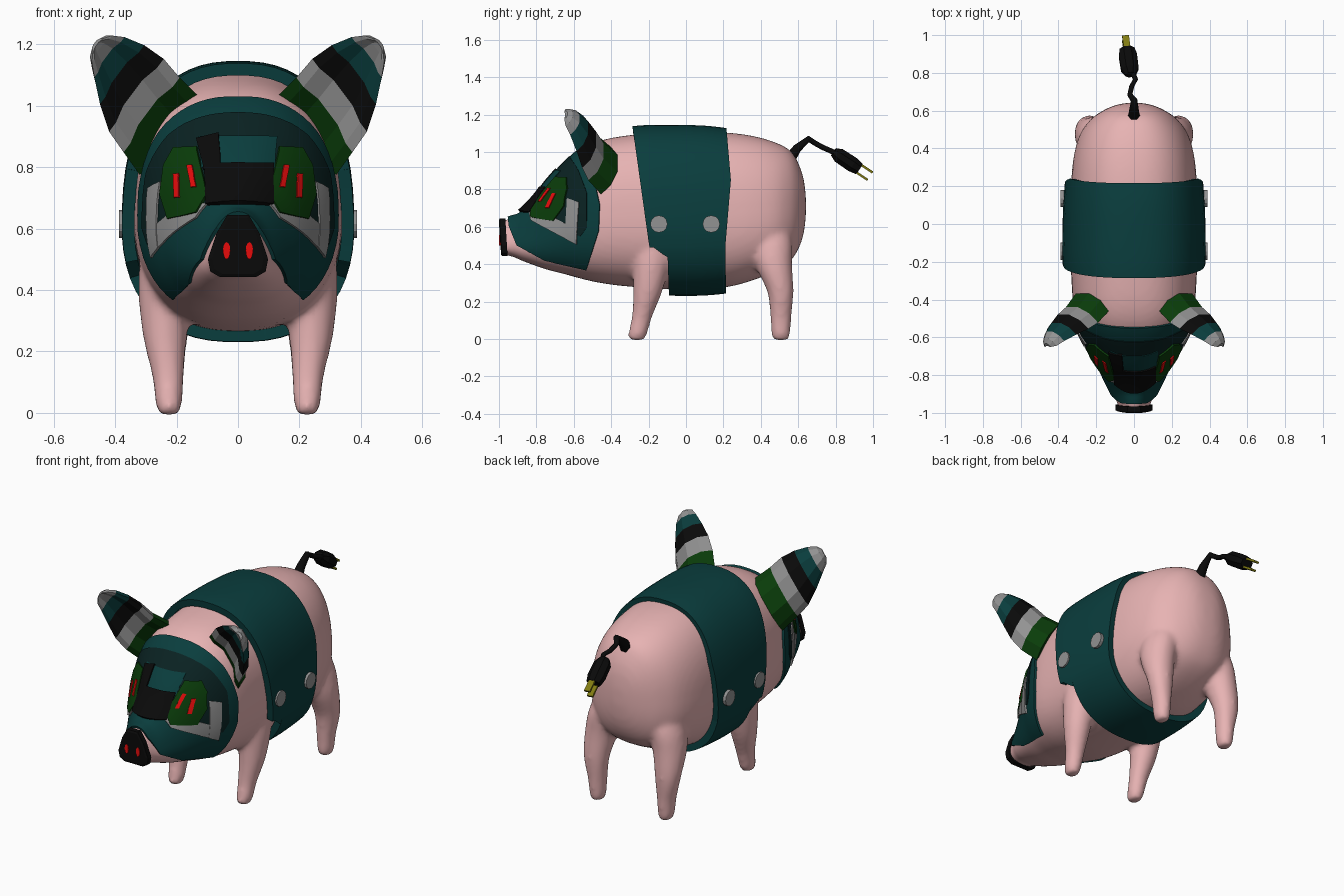
import bpy, bmesh, math
from mathutils import Vector, Matrix

if "Cube" in bpy.data.objects:
    bpy.data.objects.remove(bpy.data.objects["Cube"])

COLOURS = {
    "pink": (0.80, 0.45, 0.45), "teal": (0.003, 0.047, 0.047), "dark_teal": (0.003, 0.016, 0.016),
    "green": (0.003, 0.046, 0.003), "grey": (0.29, 0.29, 0.29), "black": (0.003, 0.003, 0.003),
    "red": (0.92, 0.004, 0.004), "yellow": (0.22, 0.20, 0.006)}
MATS = {}
for cname, rgb in COLOURS.items():
    MATS[cname] = bpy.data.materials.new(cname)
    MATS[cname].diffuse_color = (*rgb, 1)


def make(name, bm, mats, smooth=False):
    bmesh.ops.recalc_face_normals(bm, faces=bm.faces)
    me = bpy.data.meshes.new(name)
    for f in bm.faces:
        f.smooth = smooth
    bm.to_mesh(me)
    bm.free()
    for m in mats:
        me.materials.append(MATS[m])
    ob = bpy.data.objects.new(name, me)
    bpy.context.collection.objects.link(ob)
    return ob


def loft(bm, rings, caps=True):
    """Skin a list of closed rings of points."""
    vs = [[bm.verts.new(p) for p in r] for r in rings]
    n = len(vs[0])
    faces = [[bm.faces.new((a[i], a[(i + 1) % n], b[(i + 1) % n], b[i])) for i in range(n)]
             for a, b in zip(vs, vs[1:])]
    if caps:
        faces[0].append(bm.faces.new(vs[0][::-1]))
        faces[-1].append(bm.faces.new(vs[-1]))
    return faces


def spline(rows, k=4):
    """Catmull-Rom refinement of a table of stations."""
    rows = [Vector(r) for r in rows]
    out = []
    for i in range(len(rows) - 1):
        p0, p1, p2, p3 = rows[max(i - 1, 0)], rows[i], rows[i + 1], rows[min(i + 2, len(rows) - 1)]
        for j in range(k):
            t = j / k
            out.append(0.5 * (2 * p1 + (p2 - p0) * t + (2 * p0 - 5 * p1 + 4 * p2 - p3) * t * t
                              + (3 * p1 - p0 - 3 * p2 + p3) * t ** 3))
    return out + [rows[-1]]


def torso_rings(rows, n=56, e=0.82):
    """Rounded sections across y from (y, bottom, top, half width, top taper)."""
    rings = []
    for y, zb, zt, w, tp in spline(rows):
        ring = []
        for i in range(n):
            a = 2 * math.pi * (i + 0.5) / n
            c, s = math.cos(a), math.sin(a)
            c, s = math.copysign(abs(c) ** e, c), math.copysign(abs(s) ** e, s)
            ring.append((w * c * (1 - tp * s), y, (zb + zt) / 2 + (zt - zb) / 2 * s))
        rings.append(ring)
    return rings


BODY = [(-0.98, 0.45, 0.635, 0.074, 0.4), (-0.93, 0.442, 0.65, 0.088, 0.36), (-0.88, 0.42, 0.67, 0.115, 0.3),
        (-0.80, 0.39, 0.75, 0.155, 0.22), (-0.74, 0.37, 0.83, 0.188, 0.16), (-0.66, 0.35, 0.92, 0.232, 0.1),
        (-0.57, 0.325, 1.005, 0.28, 0.07), (-0.46, 0.30, 1.06, 0.316, 0.05), (-0.30, 0.28, 1.09, 0.33, 0.05),
        (-0.05, 0.265, 1.11, 0.338, 0.05), (0.20, 0.275, 1.105, 0.332, 0.06), (0.36, 0.315, 1.085, 0.316, 0.08),
        (0.48, 0.365, 1.05, 0.28, 0.1), (0.56, 0.42, 1.005, 0.22, 0.1), (0.605, 0.49, 0.93, 0.155, 0.06),
        (0.63, 0.57, 0.85, 0.095, 0), (0.641, 0.66, 0.76, 0.04, 0)]

# Body with four legs, fused into one smooth skin
FRONT_LEG = [(-0.006, .225, -.262, .028, .035), (0.02, .225, -.26, .042, .05), (0.12, .228, -.235, .052, .055),
             (0.25, .238, -.205, .072, .077), (0.40, .235, -.185, .09, .1), (0.55, .215, -.17, .1, .13)]
HIND_LEG = [(-0.006, .225, .507, .028, .035), (0.02, .225, .507, .042, .05), (0.12, .228, .507, .052, .057),
            (0.25, .235, .505, .072, .07), (0.40, .222, .468, .092, .1), (0.54, .19, .45, .098, .115),
            (0.70, .13, .42, .08, .09)]
bm = bmesh.new()
loft(bm, torso_rings(BODY))
for leg in (FRONT_LEG, HIND_LEG):
    for side in (-1, 1):
        loft(bm, [[(side * (cx + rx * math.cos(a)), cy + ry * math.sin(a), z)
                   for a in [2 * math.pi * i / 20 for i in range(20)]]
                  for z, cx, cy, rx, ry in spline(leg)])
body = make("body", bm, ["pink"], True)
rm = body.modifiers.new("fuse", 'REMESH')
rm.mode, rm.voxel_size, rm.use_smooth_shade = 'VOXEL', 0.014, True
sm = body.modifiers.new("soften", 'SMOOTH')
sm.factor, sm.iterations = 0.5, 9


def plate(name, rows, poly, view, lift, mat, thick=0.009):
    """Cut a convex outline (front: x,z / side: y,z) out of a lofted skin and lift it."""
    bm = bmesh.new()
    loft(bm, torso_rings(rows), False)
    bmesh.ops.recalc_face_normals(bm, faces=bm.faces)
    to3 = (lambda p: Vector((p[0], 0, p[1]))) if view == "front" else (lambda p: Vector((0, p[0], p[1])))
    axis = Vector((0, 1, 0)) if view == "front" else Vector((1, 0, 0))
    pts = [to3(p) for p in poly]
    mid = sum(pts, Vector()) / len(pts)
    for a, b in zip(pts, pts[1:] + pts[:1]):
        no = (b - a).cross(axis).normalized()
        if no.dot(mid - a) > 0:
            no = -no
        bmesh.ops.bisect_plane(bm, geom=bm.verts[:] + bm.edges[:] + bm.faces[:], dist=1e-6,
                               plane_co=a, plane_no=no, clear_outer=True)
    bm.normal_update()
    for v, no in [(v, v.normal.copy()) for v in bm.verts]:
        v.co += no * lift
    me = bpy.data.meshes.new(name)
    for f in bm.faces:
        f.smooth = True
    bm.to_mesh(me)
    bm.free()
    me.materials.append(MATS[mat])
    ob = bpy.data.objects.new(name, me)
    bpy.context.collection.objects.link(ob)
    so = ob.modifiers.new("thickness", 'SOLIDIFY')
    so.thickness, so.offset = thick, -1
    ob.modifiers.new("crisp_rim", 'EDGE_SPLIT').split_angle = math.radians(40)
    return ob


# Belly band: upper wrap, its notch behind the front leg, and the strap under the belly
BAND = [(-0.32, 0.24, 1.135, 0.365, 0.07), (-0.2, 0.235, 1.145, 0.376, 0.07), (0, 0.23, 1.145, 0.376, 0.07),
        (0.14, 0.235, 1.138, 0.37, 0.07), (0.27, 0.25, 1.12, 0.36, 0.07)]
plate("band_upper", BAND, [(-0.295, 1.2), (-0.2, 0.52), (-0.195, 0.49), (0.21, 0.49), (0.24, 0.85), (0.21, 1.2)],
      "side", 0, "teal", 0.04)
plate("band_notch", BAND, [(-0.195, 0.49), (-0.1, 0.49), (-0.1, 0.435), (-0.12, 0.45)], "side", 0, "teal", 0.04)
plate("band_strap", BAND, [(-0.1, 0.49), (-0.09, 0.2), (0.215, 0.2), (0.21, 0.49)], "side", 0, "teal", 0.04)

# Face mask and its painted panels
HEAD = BODY[:9]
plate("mask", HEAD, [(-0.575, 1.1), (-1.0, 1.1), (-0.945, 0.6), (-0.9, 0.5), (-0.75, 0.425), (-0.53, 0.375),
                     (-0.465, 0.58), (-0.46, 0.72), (-0.5, 0.9)], "side", 0.012, "teal", 0.02)
plate("mask_inner", HEAD, [(-0.635, 1.0), (-0.86, 0.75), (-0.82, 0.65), (-0.56, 0.55), (-0.525, 0.6),
                           (-0.525, 0.78), (-0.57, 0.9)], "side", 0.016, "dark_teal")
plate("forehead_panel", HEAD, [(-0.11, 0.79), (0.11, 0.79), (0.12, 0.89), (-0.12, 0.89)], "front", 0.02, "teal")
plate("cheek_stripe_low", HEAD, [(-0.83, 0.675), (-0.82, 0.63), (-0.58, 0.51), (-0.575, 0.585), (-0.75, 0.675)],
      "side", 0.02, "grey")
plate("cheek_stripe_back", HEAD, [(-0.64, 0.54), (-0.58, 0.51), (-0.565, 0.73), (-0.625, 0.75)],
      "side", 0.022, "grey")
plate("nose_bridge", HEAD, [(-0.09, 0.67), (0.1, 0.67), (0.105, 0.8), (-0.1, 0.8)], "front", 0.028, "black", 0.025)
plate("nose_bridge_bar", HEAD, [(-0.1, 0.78), (-0.05, 0.78), (-0.06, 0.895), (-0.125, 0.88)],
      "front", 0.028, "black", 0.025)
for s, tag in ((-1, "left"), (1, "right")):
    flip = lambda poly: [(s * x, z) for x, z in poly]
    plate("eye_patch_" + tag, HEAD, flip([(0.125, 0.855), (0.195, 0.855), (0.225, 0.8), (0.235, 0.71), (0.21, 0.63),
                                          (0.12, 0.645), (0.09, 0.7)]), "front", 0.026, "green", 0.016)
    for i, (xt, zt, xb, zb) in enumerate([(0.142, 0.795, 0.128, 0.725), (0.182, 0.77, 0.178, 0.695)]):
        plate(f"eye_bar_{tag}_{i}", HEAD, flip([(xt - .008, zt), (xt + .008, zt), (xb + .008, zb), (xb - .008, zb)]),
              "front", 0.031, "red")

# Snout pad with nostrils
half = [(0.035, 0.645), (0.07, 0.585), (0.098, 0.5), (0.09, 0.46), (0.06, 0.443)]
outline = half + [(-x, z) for x, z in half[::-1]]
lean = lambda y, z: y + 0.012 * (0.645 - z) / 0.2
bm = bmesh.new()
loft(bm, [[(x, lean(-0.966, z), z) for x, z in outline], [(x, lean(-0.996, z), z) for x, z in outline],
          [(x * 0.85, lean(-1.001, z), 0.54 + (z - 0.54) * 0.9) for x, z in outline]])
make("snout_pad", bm, ["black"])
for s in (-1, 1):
    bm = bmesh.new()
    loft(bm, [[(s * 0.037 + 0.012 * math.cos(a), y, 0.528 + 0.028 * math.sin(a))
               for a in [math.pi * i / 6 for i in range(12)]] for y in (-0.985, -0.999)])
    make("nostril", bm, ["red"])

# Striped, cupped ears
EAR = [((0.24, -0.425, 0.915), .160, .08), ((0.297, -0.495, 0.982), .152, .075), ((0.345, -0.53, 1.045), .148, .068),
       ((0.389, -0.565, 1.11), .120, .056), ((0.428, -0.603, 1.165), .082, .045), ((0.45, -0.632, 1.19), .055, .034),
       ((0.46, -0.645, 1.2), .026, .016)]
u, v = Vector((0.6, 0, -0.8)), Vector((0.46, 0.80, 0.35)).normalized()
section = [(-1, -.45), (-.8, .35), (-.35, .9), (.35, .9), (.8, .35), (1, -.45), (.75, -.45), (.35, -.1),
           (-.35, -.1), (-.75, -.45)]
bm = bmesh.new()
strips = loft(bm, [[Vector(c) + u * a * p + v * b * q for p, q in section] for c, a, b in EAR])
for strip, idx in zip(strips, (0, 1, 2, 3, 1, 1)):
    for f in strip:
        f.material_index = idx
ears = make("ears", bm, ["green", "grey", "black", "teal"])
ears.modifiers.new("mirror", 'MIRROR')

# Buttons on the band
for s in (-1, 1):
    for y in (-0.145, 0.135):
        bm = bmesh.new()
        bmesh.ops.create_cone(bm, cap_ends=True, segments=12, radius1=0.046, radius2=0.046, depth=0.05,
                              matrix=Matrix.Translation((s * 0.363, y, 0.615)) @ Matrix.Rotation(math.pi / 2, 4, 'Y'))
        make("button", bm, ["grey"])

# Cable tail
cu = bpy.data.curves.new("tail_cable", 'CURVE')
cu.dimensions, cu.bevel_depth, cu.bevel_resolution, cu.use_fill_caps = '3D', 0.018, 1, True
path = [(0, .56, .97, 1.9), (0, .595, 1.02, 1.5), (0, .655, 1.07, 1), (-.022, .685, 1.05, .8),
        (-.012, .73, 1.025, .8), (0.008, .765, 1.01, .8), (-.015, .82, .985, .8)]
sp = cu.splines.new('POLY')
sp.points.add(len(path) - 1)
for p, (x, y, z, r) in zip(sp.points, path):
    p.co, p.radius = (x, y, z, 1), r
cu.materials.append(MATS["black"])
bpy.context.collection.objects.link(bpy.data.objects.new("tail_cable", cu))

# Plug and prongs
start, end = Vector((-0.018, 0.79, 1.0)), Vector((-0.037, 0.925, 0.91))
d = (end - start).normalized()
px = Vector((1, 0, 0)) - d * d.x
px.normalize()
pz = px.cross(d)
bm = bmesh.new()
loft(bm, [[start + d * t + px * r * math.cos(a) + pz * r * 0.85 * math.sin(a)
           for a in [math.pi * (i + 0.5) / 4 for i in range(8)]]
          for t, r in ((0, .03), (.035, .05), (.12, .052), (.163, .042))])
make("plug", bm, ["black"])
for off in (-0.024, 0.024):
    bm = bmesh.new()
    loft(bm, [[end + d * t + pz * (off + q * 0.006) + px * p * 0.018
               for p, q in ((-1, -1), (1, -1), (1, 1), (-1, 1))] for t in (-0.02, 0.07)])
    make("prong", bm, ["yellow"])

for m in bpy.data.materials:
    if m.users and not m.is_grease_pencil:
        m.use_nodes = True
        m.node_tree.nodes["Principled BSDF"].inputs["Base Color"].default_value = m.diffuse_color
